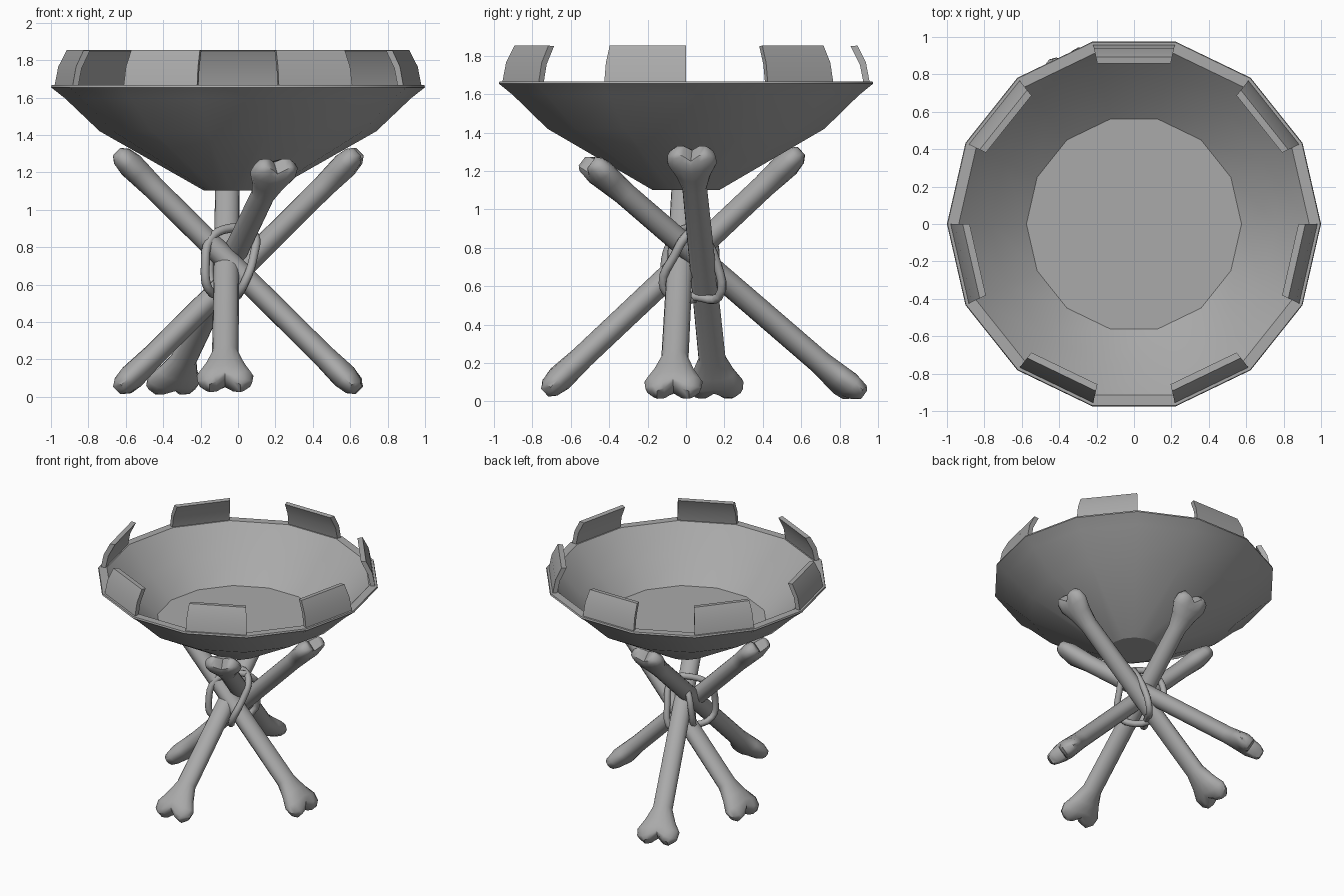
import bpy, bmesh, math
from mathutils import Vector

if "Cube" in bpy.data.objects:
    bpy.data.objects.remove(bpy.data.objects["Cube"])

grey = bpy.data.materials.new("mid grey")
grey.use_nodes = True
COLOUR = (0.4, 0.4, 0.4, 1)
grey.diffuse_color = COLOUR
grey.node_tree.nodes["Principled BSDF"].inputs["Base Color"].default_value = COLOUR

SIDES = 14
HALF = math.pi / SIDES


def finish(name, bm, angle=35):
    bmesh.ops.recalc_face_normals(bm, faces=bm.faces)
    mesh = bpy.data.meshes.new(name)
    bm.to_mesh(mesh)
    bm.free()
    mesh.materials.append(grey)
    obj = bpy.data.objects.new(name, mesh)
    bpy.context.collection.objects.link(obj)
    bpy.ops.object.select_all(action='DESELECT')
    obj.select_set(True)
    bpy.context.view_layer.objects.active = obj
    bpy.ops.object.shade_smooth_by_angle(angle=math.radians(angle))


def bridge(bm, a, b):
    n = len(a)
    for i in range(n):
        bm.faces.new((a[i], a[(i + 1) % n], b[(i + 1) % n], b[i]))


# Bowl: turned profile from the underside, over the rim, down to the inner floor
def bowl():
    profile = [(0.18, 1.102), (0.74, 1.42), (0.925, 1.596), (1.0, 1.655),
               (0.996, 1.667), (0.937, 1.667), (0.765, 1.485), (0.575, 1.33)]
    bm = bmesh.new()
    rings = [[bm.verts.new((r * math.cos(2 * HALF * i), r * math.sin(2 * HALF * i), z))
              for i in range(SIDES)] for r, z in profile]
    for a, b in zip(rings, rings[1:]):
        bridge(bm, a, b)
    bm.faces.new(rings[0])
    bm.faces.new(rings[-1])
    finish("bowl", bm, 28)


# Rim plates: curved slabs on every second side of the bowl
def rim_plate(index):
    section = [(0.958, 1.655), (0.937, 1.765), (0.893, 1.853),
               (0.857, 1.85), (0.905, 1.755), (0.925, 1.655)]
    turn = math.pi / 2 + index * 4 * HALF
    out = Vector((math.cos(turn), math.sin(turn), 0))
    side = Vector((-out.y, out.x, 0))
    bm = bmesh.new()
    ends = [[bm.verts.new(out * r + side * (s * r * math.tan(HALF)) + Vector((0, 0, z)))
             for r, z in section] for s in (-1, 1)]
    bridge(bm, *ends)
    for end in ends:
        bm.faces.new(end)
    finish(f"rim_plate_{index + 1}", bm, 32)


# Bone: oval rings lofted along an axis, with a notched two-lobed head at each end
def bone(name, foot, top):
    foot, top = Vector(foot), Vector(top)
    axis = (top - foot).normalized()
    wide = axis.cross(Vector((0, 0, 1))).normalized()
    thick = axis.cross(wide)
    # distance from the tip, half width, half thickness, notch depth
    head = [(0.0, 0.118, 0.04, 0.055), (0.025, 0.145, 0.06, 0.045), (0.09, 0.152, 0.07, 0.015),
            (0.17, 0.11, 0.067, 0), (0.27, 0.071, 0.062, 0)]
    n = 16
    bm = bmesh.new()

    def ring(d, a, b, notch, origin, way):
        verts = []
        for i in range(n):
            c, s = math.cos(2 * math.pi * i / n), math.sin(2 * math.pi * i / n)
            dip = notch * (max(0, 1 - 2 * abs(c)) + 2 * max(0, abs(c) - 0.8))
            verts.append(bm.verts.new(origin + way * (d + dip) + wide * (a * c) + thick * (b * s)))
        return verts

    rings = [ring(*h, foot, axis) for h in head]
    rings += [ring(d, a * 0.86 if a > 0.1 else 0.065, b, k * 0.8, top, -axis)
              for d, a, b, k in reversed(head)]
    for a, b in zip(rings, rings[1:]):
        bridge(bm, a, b)
    for r in (rings[0], rings[-1]):
        bm.faces.new((r[0], r[1], r[n - 1]))
        for i in range(1, n // 2 - 1):
            bm.faces.new((r[i], r[i + 1], r[n - i - 1], r[n - i]))
        bm.faces.new((r[n // 2 - 1], r[n // 2], r[n // 2 + 1]))
    finish(name, bm, 45)


# Cord: closed round tube through a few points
def cord(name, points):
    curve = bpy.data.curves.new(name, 'CURVE')
    curve.dimensions = '3D'
    curve.bevel_depth = 0.024
    curve.bevel_resolution = 2
    curve.resolution_u = 4
    spline = curve.splines.new('BEZIER')
    spline.bezier_points.add(len(points) - 1)
    spline.use_cyclic_u = True
    for p, co in zip(spline.bezier_points, points):
        p.co = co
        p.handle_left_type = p.handle_right_type = 'AUTO'
    curve.materials.append(grey)
    bpy.context.collection.objects.link(bpy.data.objects.new(name, curve))


bowl()
for k in range(7):
    rim_plate(k)

bone("leg_bone_right_to_left", (-0.64, 0.155, 0.034), (0.645, 0.025, 1.31))
bone("leg_bone_left_to_right", (0.645, -0.068, 0.034), (-0.645, 0.0, 1.31))
bone("leg_bone_front_to_back", (-0.07, -0.735, 0.046), (-0.055, 0.6, 1.305))
bone("leg_bone_back_to_front", (-0.37, 0.895, 0.034), (0.215, -0.515, 1.25))

cord("cord_loop_first", [(-0.15, -0.07, 0.84), (-0.175, -0.11, 0.7), (-0.16, -0.09, 0.58),
                         (-0.07, 0.06, 0.545), (0.0, 0.17, 0.545), (0.05, 0.16, 0.72),
                         (0.06, 0.07, 0.88), (-0.05, 0.0, 0.9)])
cord("cord_loop_second", [(0.09, 0.0, 0.86), (0.085, -0.06, 0.76), (0.04, -0.12, 0.62),
                          (-0.01, -0.07, 0.545), (-0.12, 0.08, 0.56), (-0.15, 0.15, 0.72),
                          (-0.1, 0.13, 0.86), (0.02, 0.07, 0.9)])
